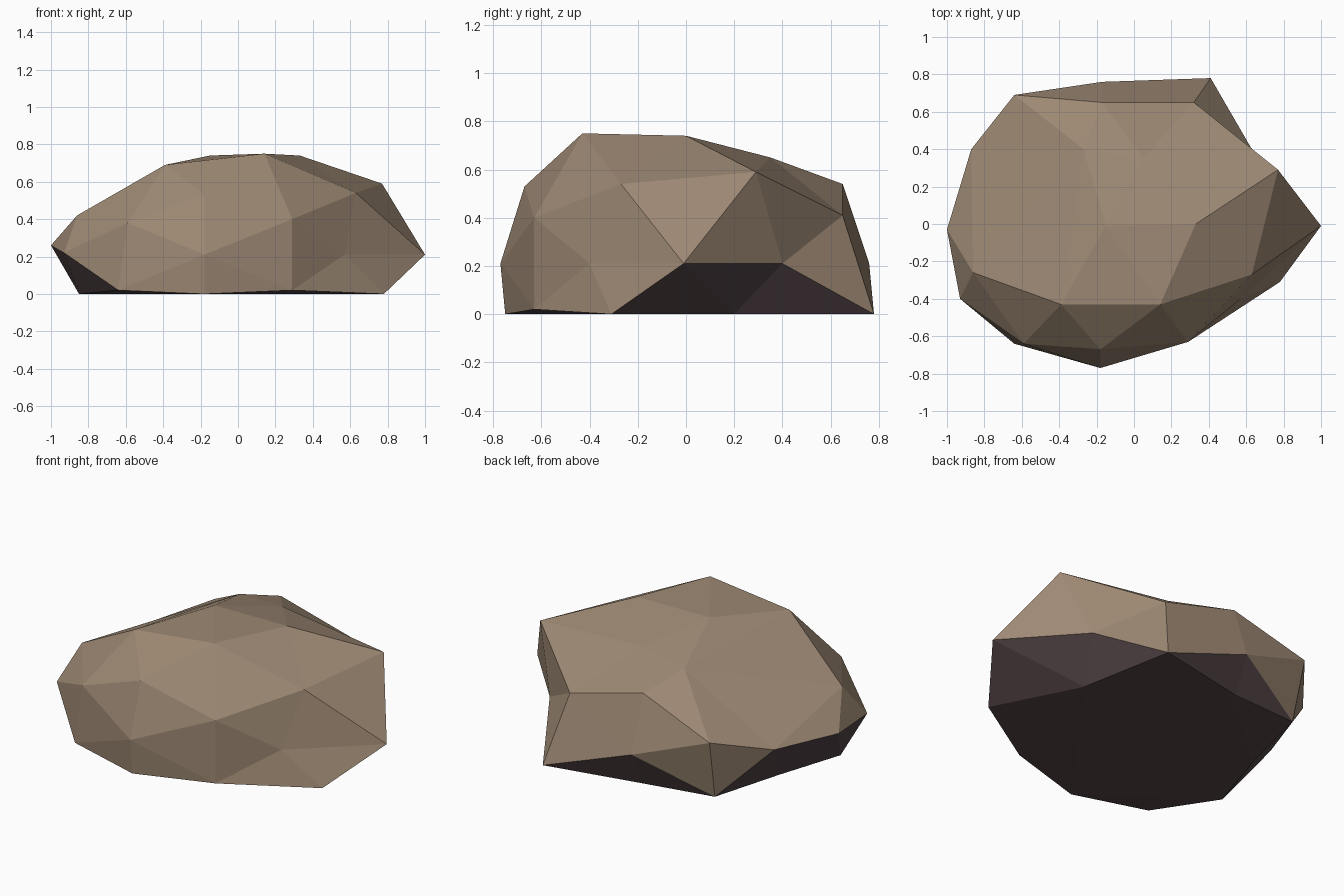
import bpy, bmesh
from mathutils import Vector

if "Cube" in bpy.data.objects:
    bpy.data.objects.remove(bpy.data.objects["Cube"])

# Corner rings of the boulder, from the ground up
base_ring = [(.78, -.31, 0), (.29, -.63, .02), (-.18, -.75, 0), (-.64, -.64, .02),
             (-.85, -.26, 0), (-.72, .14, 0), (-.62, .61, .02), (-.17, .66, 0),
             (.41, .78, 0), (.52, .2, 0)]
waist_ring = [(1, -.01, .21), (.57, -.4, .21), (-.18, -.77, .21), (-.93, -.4, .22),
              (-1, -.03, .26), (-.87, .4, .29), (-.17, .76, .21), (.63, .4, .21)]
shoulder_ring = [(.77, .29, .59), (.63, -.27, .54), (.29, -.63, .4), (-.18, -.67, .53),
                 (-.59, -.64, .38), (-.86, -.26, .42), (-.64, .69, .38),
                 (-.17, .65, .54), (.32, .65, .41)]
crown = [(.14, -.43, .75), (-.39, -.43, .69), (-.15, -.01, .74), (.33, 0, .74),
         (-.27, .4, .62), (.05, .35, .65)]
corners = [Vector(p) for p in base_ring + waist_ring + shoulder_ring + crown]


def flat_material(name, colour):
    m = bpy.data.materials.new(name)
    m.diffuse_color = (*colour, 1)
    m.use_nodes = True
    m.node_tree.nodes["Principled BSDF"].inputs["Base Color"].default_value = m.diffuse_color
    return m


# Skin the corners on a sphere, then move them to their true places,
# so that the notch on the back right side stays hollow
centre = Vector((0, 0, .3))
bm = bmesh.new()
target = {}
for p in corners:
    d = p - centre
    d.z *= 1.8
    v = bm.verts.new(d.normalized())
    target[v] = p
bmesh.ops.convex_hull(bm, input=bm.verts[:])
bmesh.ops.recalc_face_normals(bm, faces=bm.faces[:])
for v in bm.verts:
    v.co = target[v]
bm.normal_update()

# Dark earth on the faces that overhang, brown stone elsewhere
for f in bm.faces:
    f.smooth = False
    f.material_index = 1 if f.normal.z < -.25 else 0

mesh = bpy.data.meshes.new("boulder")
bm.to_mesh(mesh)
bm.free()
mesh.materials.append(flat_material("brown_stone", (.34, .25, .175)))
mesh.materials.append(flat_material("dark_underside", (.09, .06, .065)))
boulder = bpy.data.objects.new("boulder", mesh)
bpy.context.collection.objects.link(boulder)
